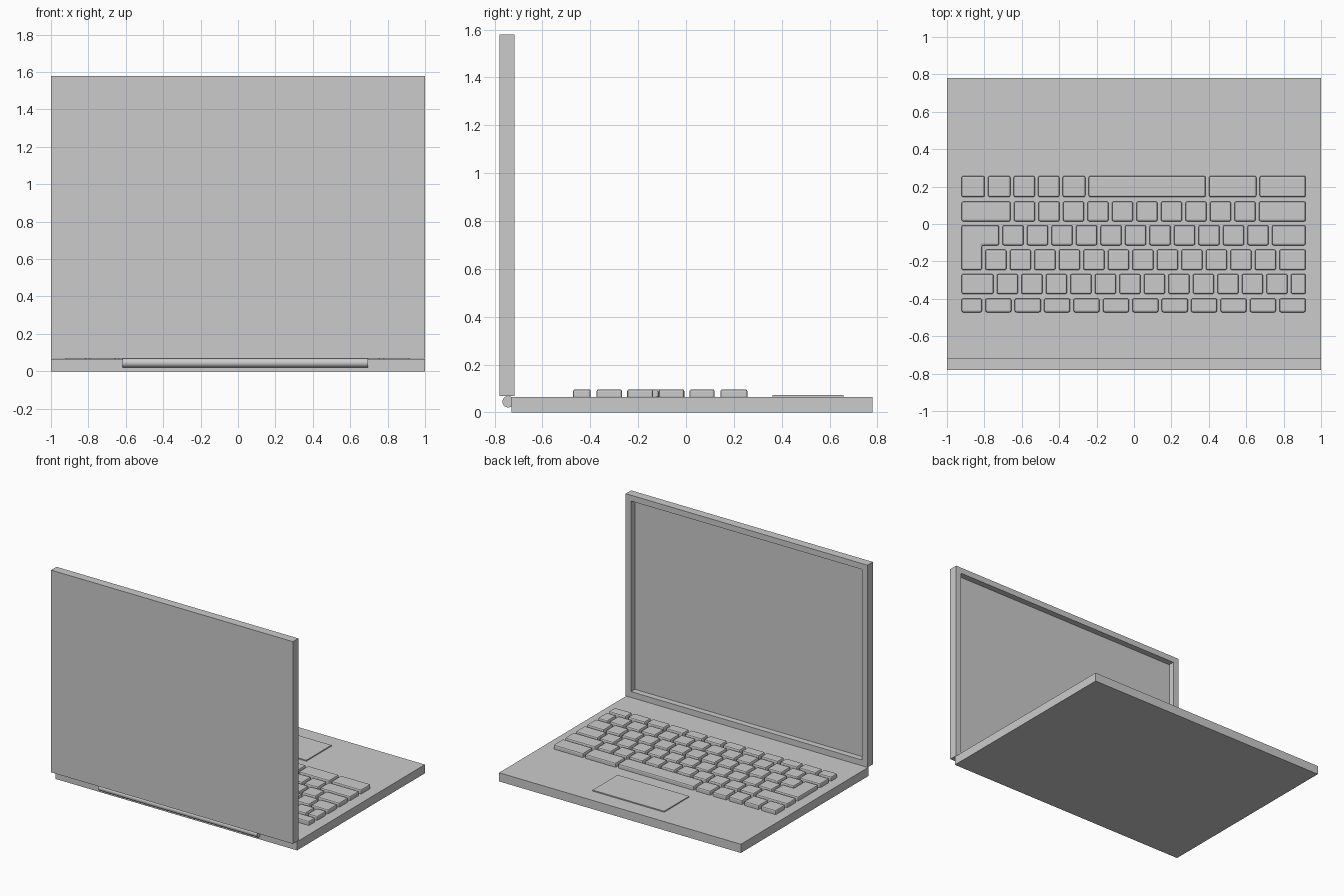
import bpy, bmesh, math

if "Cube" in bpy.data.objects:
    bpy.data.objects.remove(bpy.data.objects["Cube"])

TOP = 0.065           # top of the base
LEFT, RIGHT = -0.922, 0.918
PITCH, GAP = 0.131, 0.018


def prism(bm, points, z0, z1):
    """Extrude a flat outline (counter-clockwise x, y points) from z0 to z1."""
    low = [bm.verts.new((x, y, z0)) for x, y in points]
    face = bm.faces.new(low)
    up = bmesh.ops.extrude_face_region(bm, geom=[face])["geom"]
    bmesh.ops.translate(bm, vec=(0, 0, z1 - z0),
                        verts=[v for v in up if isinstance(v, bmesh.types.BMVert)])


def rect(x0, x1, y0, y1):
    return [(x0, y0), (x1, y0), (x1, y1), (x0, y1)]


def finish(name, bm):
    bmesh.ops.recalc_face_normals(bm, faces=bm.faces)
    mesh = bpy.data.meshes.new(name)
    bm.to_mesh(mesh)
    bm.free()
    ob = bpy.data.objects.new(name, mesh)
    bpy.context.collection.objects.link(ob)
    return ob


def slab(name, x0, x1, y0, y1, z0, z1):
    bm = bmesh.new()
    prism(bm, rect(x0, x1, y0, y1), z0, z1)
    return finish(name, bm)


def soften(ob, width):
    mod = ob.modifiers.new("Bevel", "BEVEL")
    mod.width = width
    mod.segments = 2


# Base and touchpad
slab("base", -1, 1, -0.73, 0.78, 0, TOP)
slab("touchpad", -0.28, 0.312, 0.362, 0.658, TOP - 0.01, 0.073)

# Lid with the screen recessed into its inner face
bm = bmesh.new()
prism(bm, rect(-1, 1, -0.78, -0.716), 0.068, 1.58)
bmesh.ops.recalc_face_normals(bm, faces=bm.faces)
inner = max(bm.faces, key=lambda f: f.calc_center_median().y)
bmesh.ops.inset_region(bm, faces=[inner], thickness=0.062)
screen = bmesh.ops.extrude_face_region(bm, geom=[inner])["geom"]
bmesh.ops.translate(bm, vec=(0, -0.045, 0),
                    verts=[v for v in screen if isinstance(v, bmesh.types.BMVert)])
if inner.is_valid:
    bmesh.ops.delete(bm, geom=[inner], context="FACES_ONLY")
finish("screen_lid", bm)

# Hinge barrel
bpy.ops.mesh.primitive_cylinder_add(vertices=32, radius=0.024, depth=1.312,
                                    location=(0.038, -0.743, 0.045),
                                    rotation=(0, math.pi / 2, 0))
bpy.context.object.name = "hinge"
bpy.ops.object.shade_smooth_by_angle()

# Keyboard rows: y range, left start, key widths in pitches (last key fills the row)
ROWS = {
    "space_row": (0.144, 0.257, LEFT, [1.08, 1.05, 1, 1, 1.06, 4.91, 2.07]),
    "shift_row": (0.014, 0.120, LEFT, [2.14] + [1] * 10),
    "upper_row": (-0.114, -0.007, LEFT + 1.67 * PITCH, [1] * 11),
    "home_row": (-0.246, -0.137, LEFT + 0.97 * PITCH, [1] * 12),
    "number_row": (-0.374, -0.267, LEFT, [1.44] + [1] * 12),
    "function_row": (-0.472, -0.398, LEFT, [0.97] + [1.2] * 10),
}
for name, (y0, y1, x, widths) in ROWS.items():
    bm = bmesh.new()
    for w in widths:
        prism(bm, rect(x, x + w * PITCH - GAP, y0, y1), TOP - 0.008, 0.097)
        x += w * PITCH
    prism(bm, rect(x, RIGHT, y0, y1), TOP - 0.008, 0.097)
    soften(finish(name + "_keys", bm), 0.009)

# L-shaped enter key
bm = bmesh.new()
wide, narrow = LEFT + 1.67 * PITCH - GAP, LEFT + 0.97 * PITCH - GAP
prism(bm, [(LEFT, -0.246), (narrow, -0.246), (narrow, -0.114),
           (wide, -0.114), (wide, -0.007), (LEFT, -0.007)], TOP - 0.008, 0.097)
soften(finish("enter_key", bm), 0.009)
